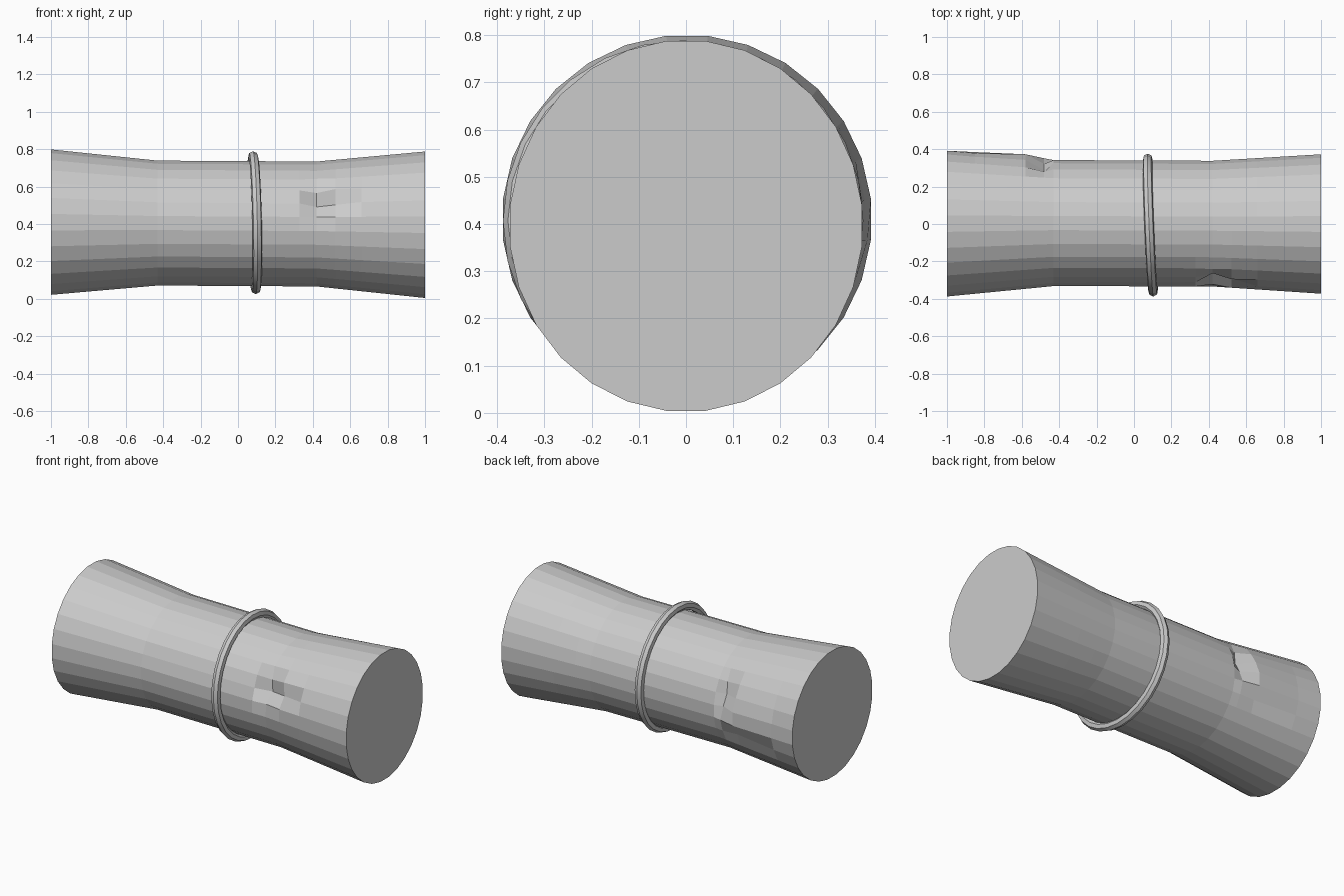
import bpy, bmesh, math
from mathutils import Vector

cube = bpy.data.objects.get("Cube")
if cube:
    bpy.data.objects.remove(cube, do_unlink=True)

grey = bpy.data.materials.new("plain grey")
grey.use_nodes = True
colour = (0.6, 0.6, 0.6, 1)
grey.diffuse_color = colour
grey.node_tree.nodes["Principled BSDF"].inputs["Base Color"].default_value = colour

SIDES = 28
QUARTER = SIDES // 4

# Main sections: x, centre y, centre z, radius across, radius up
SECTIONS = [
    (-1.0, 0.002, 0.410, 0.392, 0.391),
    (-0.43, 0.005, 0.405, 0.339, 0.336),
    (0.42, 0.002, 0.400, 0.338, 0.336),
    (1.0, 0.0, 0.396, 0.375, 0.394),
]
# Extra loops that carry the knots in the bark
STATIONS = [-1.0, -0.85, -0.58, -0.48, -0.43, 0.33, 0.42, 0.52, 0.66, 1.0]

# Radial offsets, keyed by x and row (row 0 is just above mid height)
FRONT_KNOT = {
    (0.33, 1): -0.006, (0.42, 0): -0.012, (0.42, 1): -0.06, (0.42, 2): -0.025,
    (0.52, 1): -0.035, (0.52, 2): 0.006, (0.42, 3): 0.006,
}
BACK_KNOT = {
    (-0.48, 2): -0.02, (-0.48, 1): -0.045, (-0.48, 0): -0.025, (-0.48, -1): 0.005,
    (-0.58, 1): 0.006, (-0.58, 0): 0.018, (-0.58, -1): 0.018, (-0.58, -2): -0.012,
    (-0.85, -1): 0.006,
}


def section_at(x):
    """Interpolate the trunk section at x."""
    for a, b in zip(SECTIONS, SECTIONS[1:]):
        if x <= b[0]:
            t = (x - a[0]) / (b[0] - a[0])
            return [p + (q - p) * t for p, q in zip(a[1:], b[1:])]


# Trunk: waisted log with a knot on the front and one on the back
bm = bmesh.new()
loops = []
for x in STATIONS:
    cy, cz, ry, rz = section_at(x)
    loop = []
    for i in range(SIDES):
        # Begins at the bottom and climbs up the front
        a = math.tau * (i + 0.5) / SIDES
        push = FRONT_KNOT.get((x, i - QUARTER), 0)
        push += BACK_KNOT.get((x, SIDES - 1 - QUARTER - i), 0)
        y = cy - (ry + push) * math.sin(a)
        z = cz - (rz + push) * math.cos(a)
        loop.append(bm.verts.new((x, y, z)))
    loops.append(loop)
for low, high in zip(loops, loops[1:]):
    for i in range(SIDES):
        j = (i + 1) % SIDES
        bm.faces.new((low[i], low[j], high[j], high[i]))
bm.faces.new(loops[0])
bm.faces.new(loops[-1])
bmesh.ops.recalc_face_normals(bm, faces=bm.faces)
mesh = bpy.data.meshes.new("log_body")
bm.to_mesh(mesh)
bm.free()
mesh.materials.append(grey)
body = bpy.data.objects.new("log_body", mesh)
bpy.context.collection.objects.link(body)

# Band: slightly tilted ring around the waist
axis = Vector((1, 0.04, 0.02))
bpy.ops.mesh.primitive_torus_add(
    major_segments=28, minor_segments=7, major_radius=0.356, minor_radius=0.026,
    location=(0.088, -0.006, 0.407), rotation=axis.to_track_quat('Z', 'Y').to_euler())
band = bpy.context.object
band.name = "waist_band"
band.data.materials.append(grey)
bpy.ops.object.shade_smooth_by_angle(angle=math.radians(30))
